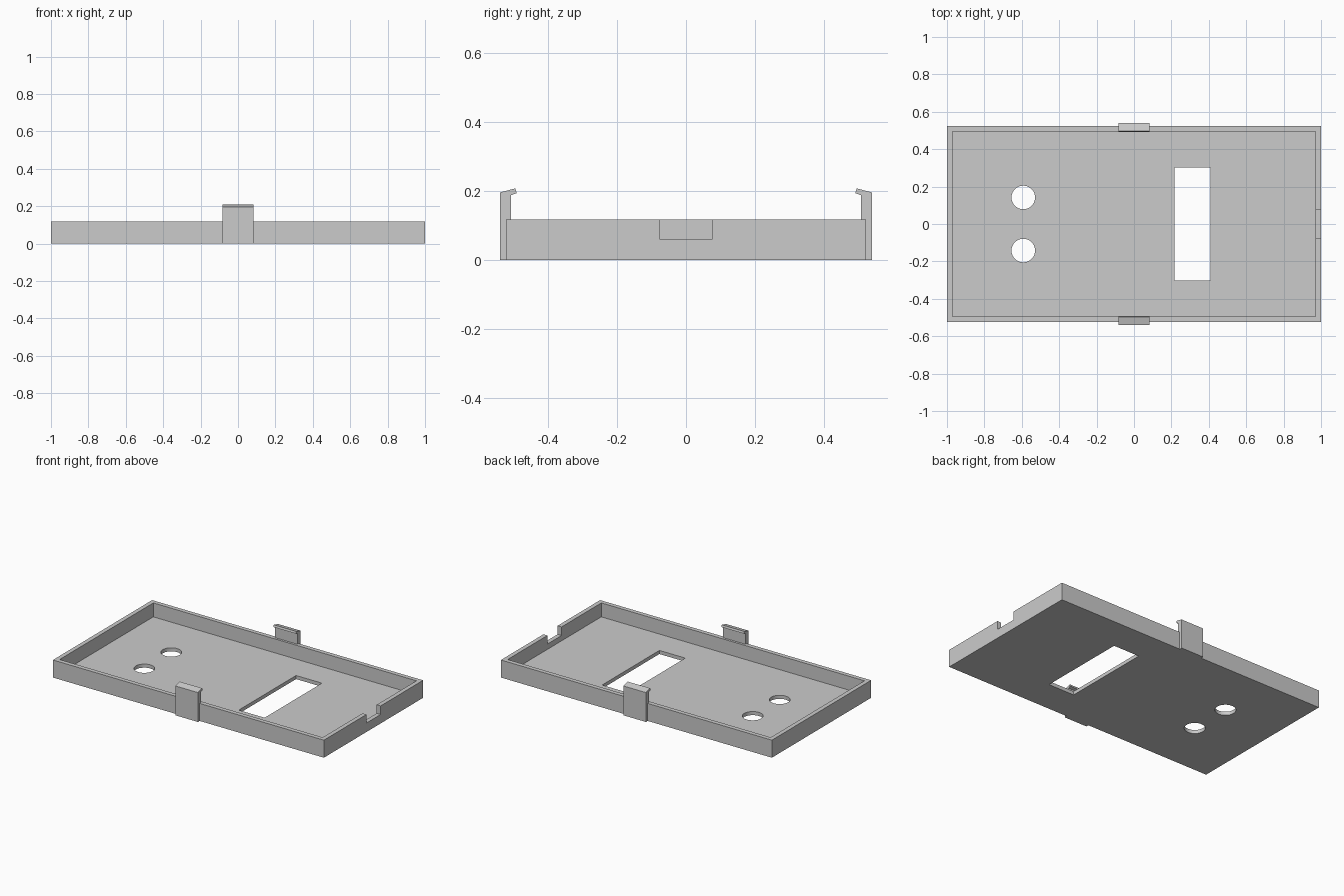
import bpy
import bmesh
from math import cos, sin, tau

old = bpy.data.objects.get("Cube")
if old:
    bpy.data.objects.remove(old, do_unlink=True)

# Overall tray sizes
HALF_X, HALF_Y, HEIGHT = 1.0, 0.523, 0.117
WALL, FLOOR = 0.029, 0.024

grey = bpy.data.materials.new("plain grey plastic")
grey.use_nodes = True
colour = (0.6, 0.6, 0.6, 1)
grey.diffuse_color = colour
grey.node_tree.nodes["Principled BSDF"].inputs["Base Color"].default_value = colour


def prism(name, points, offset):
    """Extrude a closed 3D outline along an offset vector."""
    bm = bmesh.new()
    face = bm.faces.new([bm.verts.new(p) for p in points])
    new = bmesh.ops.extrude_face_region(bm, geom=[face])["geom"]
    bmesh.ops.translate(bm, vec=offset,
                        verts=[v for v in new if isinstance(v, bmesh.types.BMVert)])
    bmesh.ops.recalc_face_normals(bm, faces=bm.faces)
    mesh = bpy.data.meshes.new(name)
    bm.to_mesh(mesh)
    bm.free()
    mesh.materials.append(grey)
    obj = bpy.data.objects.new(name, mesh)
    bpy.context.collection.objects.link(obj)
    return obj


def box(name, x0, x1, y0, y1, z0, z1):
    outline = [(x0, y0, z0), (x1, y0, z0), (x1, y1, z0), (x0, y1, z0)]
    return prism(name, outline, (0, 0, z1 - z0))


def cut(target, cutter):
    cutter.hide_render = True
    cutter.hide_set(True)
    cutter.display_type = 'WIRE'
    mod = target.modifiers.new(cutter.name, 'BOOLEAN')
    mod.operation = 'DIFFERENCE'
    mod.solver = 'EXACT'
    mod.object = cutter
    bpy.context.view_layer.objects.active = target
    bpy.ops.object.modifier_apply(modifier=mod.name)
    bpy.data.objects.remove(cutter, do_unlink=True)


# Shallow tray with a hollow, a floor slot and an end-wall notch
tray = box("tray", -HALF_X, HALF_X, -HALF_Y, HALF_Y, 0, HEIGHT)
ix, iy = HALF_X - WALL, HALF_Y - WALL
cut(tray, box("hollow_cutter", -ix, ix, -iy, iy, FLOOR, 0.3))
cut(tray, box("slot_cutter", 0.217, 0.408, -0.302, 0.302, -0.1, 0.1))
cut(tray, box("notch_cutter", 0.9, 1.1, -0.075, 0.075, 0.06, 0.3))

# Pair of round floor holes
for side in (-1, 1):
    ring = [(-0.592 + 0.063 * cos(tau * i / 48),
             side * 0.142 + 0.063 * sin(tau * i / 48), -0.1) for i in range(48)]
    cut(tray, prism("hole_cutter", ring, (0, 0, 0.2)))

# Snap clips: upright post with a slanted hook leaning inwards
profile = [(0.541, 0), (0.541, 0.196), (0.496, 0.208), (0.492, 0.194),
           (0.509, 0.188), (0.509, HEIGHT - 0.002), (0.515, HEIGHT - 0.002), (0.515, 0)]
for side, name in ((-1, "front_clip"), (1, "back_clip")):
    prism(name, [(-0.083, side * y, z) for y, z in profile], (0.166, 0, 0))

# Smooth the hole walls only
bpy.ops.object.select_all(action='DESELECT')
tray.select_set(True)
bpy.context.view_layer.objects.active = tray
bpy.ops.object.shade_smooth_by_angle(angle=0.5)
